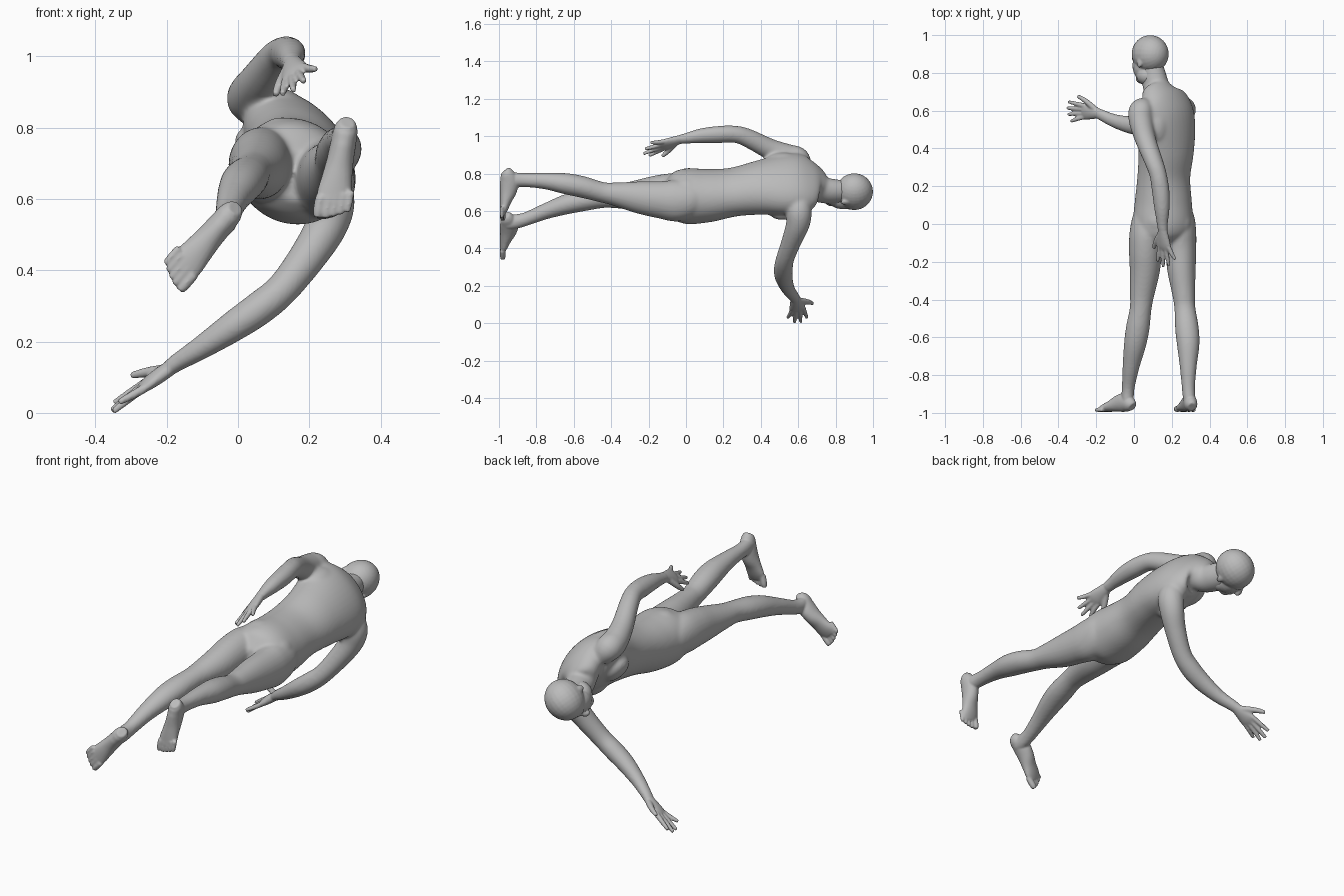
import bpy, bmesh, math
from mathutils import Vector as V, Matrix

skin = bpy.data.materials.new("grey clay")
skin.diffuse_color = (0.5, 0.5, 0.5, 1)
UP = V((0, 1, 0))          # the figure lies along y, head at +y, facing down


def catmull(a, b, c, d, t):
    return [0.5 * (2 * q + (r - p) * t + (2 * p - 5 * q + 4 * r - s) * t * t
                   + (3 * q - p - 3 * r + s) * t ** 3) for p, q, r, s in zip(a, b, c, d)]


def tube(bm, rows, side=(1, 0, 0), steps=5, n=24):
    """Loft ellipses through rows of x, y, z, half width, half depth (, roll in degrees)."""
    rows = [tuple(r) + (0,) * (6 - len(r)) for r in rows]
    pts = []
    for i in range(len(rows) - 1):
        quad = [rows[max(0, min(len(rows) - 1, i + k))] for k in (-1, 0, 1, 2)]
        pts += [catmull(*quad, s / steps) for s in range(steps)]
    pts.append(rows[-1])
    rings, faces = [], []
    for i, p in enumerate(pts):
        t = (V(pts[min(i + 1, len(pts) - 1)][:3]) - V(pts[max(i - 1, 0)][:3])).normalized()
        s = Matrix.Rotation(math.radians(p[5]), 3, 'Y') @ V(side)
        u = (s - t * s.dot(t)).normalized()
        w = t.cross(u)
        rings.append([bm.verts.new(V(p[:3]) + u * p[3] * math.cos(a) + w * p[4] * math.sin(a))
                      for a in (2 * math.pi * k / n for k in range(n))])
    for a, b in zip(rings, rings[1:]):
        for k in range(n):
            faces.append(bm.faces.new((a[k], a[(k + 1) % n], b[(k + 1) % n], b[k])))
    faces += [bm.faces.new(rings[0][::-1]), bm.faces.new(rings[-1])]
    bmesh.ops.recalc_face_normals(bm, faces=faces)


def ball(bm, centre, size, axes=((1, 0, 0), (0, 1, 0), (0, 0, 1))):
    """Ellipsoid with half sizes along three axes."""
    m = Matrix([V(a) * s for a, s in zip(axes, size)]).transposed().to_4x4()
    bmesh.ops.create_uvsphere(bm, u_segments=24, v_segments=16, radius=1,
                              matrix=Matrix.Translation(V(centre)) @ m)


def finish(name, bm, voxel, smooth):
    """Fuse the overlapping volumes into one smooth skin."""
    me = bpy.data.meshes.new(name)
    bm.to_mesh(me)
    bm.free()
    me.materials.append(skin)
    ob = bpy.data.objects.new(name, me)
    bpy.context.collection.objects.link(ob)
    r = ob.modifiers.new("fuse", 'REMESH')
    r.mode, r.voxel_size, r.use_smooth_shade = 'VOXEL', voxel, True
    s = ob.modifiers.new("soften", 'SMOOTH')
    s.factor, s.iterations = 0.5, smooth
    return ob


def melt(bm, voxel, smooth):
    """Blend the rough volumes strongly and return them as a new bmesh."""
    ob = finish("rough", bm, voxel, smooth)
    out = bmesh.new()
    out.from_object(ob, bpy.context.evaluated_depsgraph_get())
    bpy.data.objects.remove(ob)
    return out


# --- body: twisted torso and neck ---
bm = bmesh.new()
tube(bm, [(.165, -.12, .665, .09, .07, 22), (.16, -.07, .668, .145, .12, 22),
          (.155, 0, .677, .163, .146, 25), (.155, .12, .682, .155, .138, 30),
          (.158, .25, .70, .148, .122, 35), (.17, .38, .722, .162, .126, 43),
          (.17, .5, .738, .186, .124, 48), (.165, .59, .75, .188, .112, 49),
          (.155, .65, .75, .172, .09, 48), (.137, .685, .742, .12, .075, 47),
          (.12, .72, .715, .073, .072, 45), (.105, .78, .705, .064, .07, 45),
          (.09, .86, .705, .055, .06, 45)], n=40)
for c in ((.228, .005, .70), (.122, .015, .745)):                   # buttocks
    ball(bm, c, (.08, .09, .085))
for c in ((.06, .52, .73), (.175, .51, .62)):                       # chest muscles
    ball(bm, c, (.085, .08, .05), ((.7, 0, -.7), (0, 1, 0), (.7, 0, .7)))
for c in ((.13, .52, .845), (.24, .52, .735)):                      # shoulder blades
    ball(bm, c, (.075, .11, .06), ((.7, 0, -.7), (0, 1, 0), (.7, 0, .7)))
# arms: one reaching down, one trailing along the back
tube(bm, [(.25, .61, .67, .05, .05), (.262, .605, .60, .068, .066), (.25, .598, .53, .064, .06),
          (.20, .567, .445, .054, .053), (.127, .532, .35, .049, .047), (.062, .521, .295, .051, .048),
          (-.01, .523, .245, .048, .044), (-.10, .545, .185, .037, .034),
          (-.17, .576, .142, .031, .026), (-.20, .59, .12, .03, .022)], side=(0, 1, .2))
tube(bm, [(.07, .62, .83, .05, .05), (.038, .6, .875, .066, .064), (.037, .545, .893, .064, .064),
          (.06, .45, .93, .055, .057), (.105, .33, .99, .048, .051), (.128, .26, 1.01, .046, .046),
          (.142, .17, 1.008, .048, .045), (.148, .08, 1.001, .042, .039),
          (.15, 0, .988, .031, .028), (.152, -.04, .98, .03, .022)], side=(-.79, 0, -.61))
# legs
tube(bm, [(.225, .12, .675, .05, .06), (.233, .04, .665, .085, .095), (.24, -.05, .655, .09, .112),
          (.247, -.14, .66, .083, .1),
          (.252, -.25, .672, .075, .087), (.264, -.38, .69, .06, .063), (.27, -.45, .70, .056, .055),
          (.28, -.55, .727, .063, .058), (.287, -.64, .745, .06, .057), (.287, -.75, .76, .046, .045),
          (.288, -.86, .765, .036, .038), (.292, -.92, .766, .034, .042),
          (.293, -.965, .766, .03, .045)])
tube(bm, [(.09, .12, .70, .05, .06), (.075, .04, .70, .08, .085), (.066, -.05, .698, .09, .104),
          (.061, -.14, .695, .088, .098),
          (.057, -.25, .684, .08, .084), (.042, -.38, .675, .064, .061), (.035, -.45, .67, .058, .055),
          (.02, -.55, .655, .063, .057), (.005, -.64, .635, .059, .054), (-.015, -.75, .598, .046, .043),
          (-.03, -.86, .555, .035, .037), (-.034, -.92, .542, .033, .041),
          (-.035, -.965, .54, .03, .042)])
bm = melt(bm, .008, 10)


# --- hands: palm, four fingers and thumb ---
def hand(wrist, knuckle, side, tips, thumb):
    w, k, s = V(wrist), V(knuckle), V(side).normalized()
    tube(bm, [(*w, .027, .021), (*w.lerp(k, .4), .035, .021), (*w.lerp(k, .8), .043, .018),
              (*w.lerp(k, 1.05), .039, .012)], side=s)
    for i, tip in enumerate(tips):
        a, b = k + s * (.031 - .0205 * i) - (k - w) * .1, V(tip)
        bend = a.lerp(b, .5) + (k - w) * .06
        tube(bm, [(*a, .013, .013), (*bend, .0115, .0115), (*b, .0085, .0085)], side=s, n=12)
    a, b = w.lerp(k, .25) + s * .018, V(thumb)
    tube(bm, [(*a, .018, .016), (*(a.lerp(b, .55) + s * .006), .0145, .0135), (*b, .0095, .0095)],
         side=k - w, n=12)


hand((-.185, .585, .13), (-.268, .597, .072), (.1, .95, .3),
     [(-.347, .647, .028), (-.355, .614, .006), (-.35, .58, .004), (-.334, .543, .03)],
     (-.299, .678, .105))
hand((.151, -.03, .983), (.16, -.132, .948), (-.79, 0, -.61),
     [(.124, -.198, .895), (.155, -.228, .906), (.185, -.22, .931), (.219, -.188, .965)],
     (.105, -.128, .892))


# --- feet: heel, instep, sole and five toes ---
def foot(heel, toe, inner):
    h = V((heel[0], -.995, heel[1]))
    d = (V((toe[0], -.995, toe[1])) - h).normalized()
    s = d.cross(UP) * inner
    prof = [(0, .022, .026), (.018, .033, .038), (.06, .036, .05), (.11, .038, .045),
            (.16, .043, .032), (.205, .048, .022), (.235, .042, .014)]
    tube(bm, [(*(h + d * l + UP * b), a, b) for l, a, b in prof], side=s)
    for i, (l, r) in enumerate([(.277, .0155), (.274, .012), (.267, .0115), (.258, .011), (.247, .0105)]):
        o = h + s * (.035 - .019 * i - (.004 if i else 0)) + UP * r
        tube(bm, [(*(o + d * (l - .06)), r, r), (*(o + d * (l - .02)), r, r),
                  (*(o + d * l), r * .75, r * .75)], side=s, n=12)


foot((-.008, .575), (-.182, .376), 1)
foot((.306, .815), (.258, .55), -1)
finish("body", bm, .005, 3)

# --- head turned to one side, with jaw, nose, brow, lips and ears ---
bm = bmesh.new()
F, R, C = V((-.7071, 0, -.7071)), V((.7071, 0, -.7071)), V((.083, .90, .70))
AX = (R, UP, F)


def at(r, u, f):
    return C + R * r + UP * u + F * f


ball(bm, at(0, 0, -.004), (.092, .10, .104), AX)
ball(bm, at(0, -.06, .038), (.068, .088, .060), AX)                 # face
ball(bm, at(0, -.13, .054), (.036, .028, .036), AX)                 # chin
ball(bm, at(0, -.115, .008), (.066, .055, .062), AX)                # jaw and throat
ball(bm, at(0, -.025, .076), (.052, .016, .026), AX)                # brow
tube(bm, [(*at(0, -.03, .092), .009, .009), (*at(0, -.052, .104), .011, .012),
          (*at(0, -.073, .11), .016, .012), (*at(0, -.082, .098), .014, .01)], side=R)
for u in (-.099, -.111):                                            # lips
    ball(bm, at(0, u, .085), (.024, .007, .013), AX)
for s in (-1, 1):
    ball(bm, at(s * .081, -.045, -.004), (.010, .028, .017), AX)     # ears
finish("head", bm, .005, 5)
